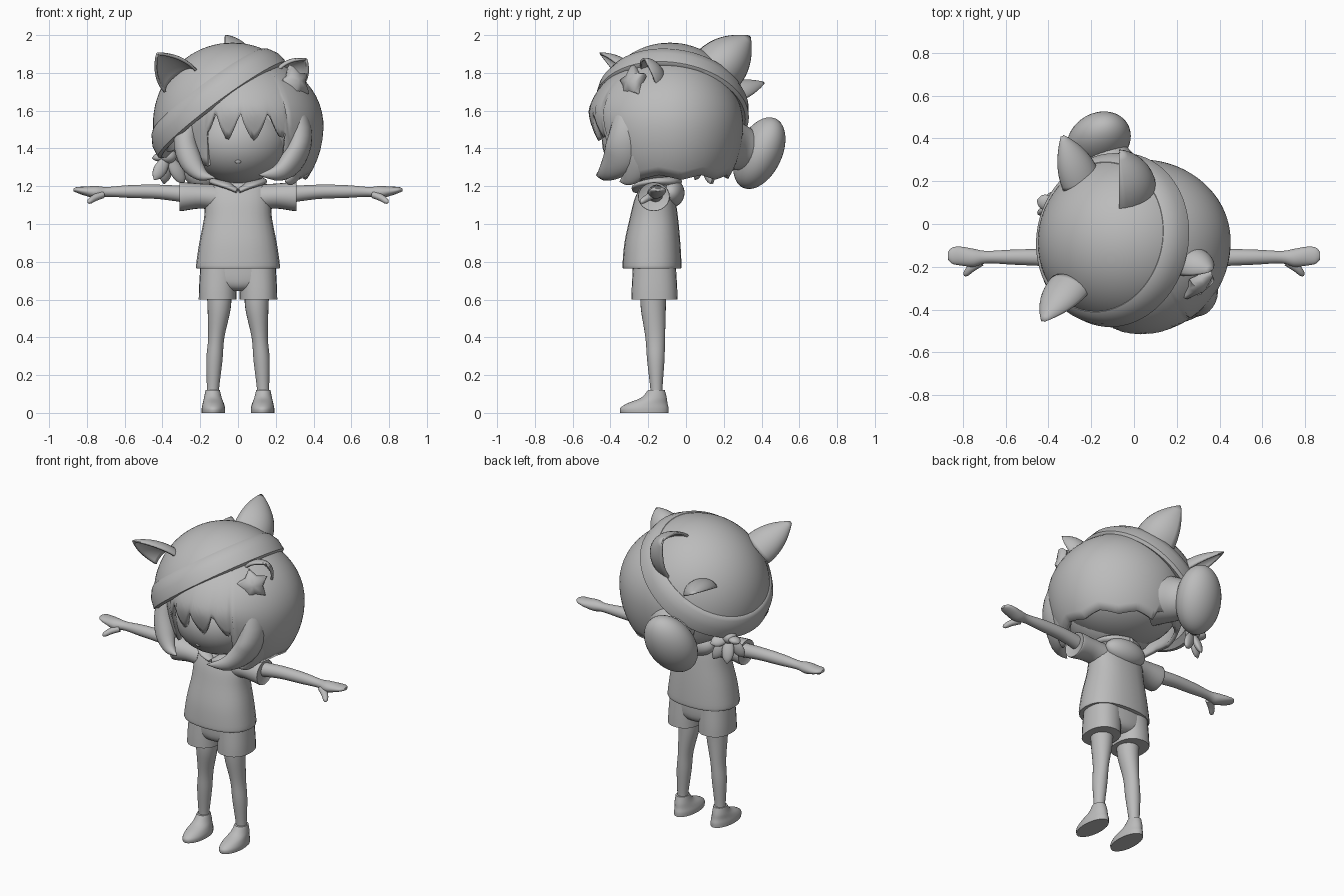
import bpy, bmesh, math
from mathutils import Vector as V

cube = bpy.data.objects.get("Cube")
if cube:
    bpy.data.objects.remove(cube)

GREY = (0.5, 0.5, 0.5, 1)
mat = bpy.data.materials.new("plain grey")
mat.use_nodes = True
mat.diffuse_color = GREY
mat.node_tree.nodes["Principled BSDF"].inputs["Base Color"].default_value = GREY


def finish(ob, angle=50):
    ob.data.materials.append(mat)
    bpy.ops.object.select_all(action='DESELECT')
    ob.select_set(True)
    bpy.context.view_layer.objects.active = ob
    bpy.ops.object.shade_smooth_by_angle(angle=math.radians(angle))
    return ob


def from_bmesh(name, bm, mirror=False, thick=0):
    bmesh.ops.recalc_face_normals(bm, faces=bm.faces)
    me = bpy.data.meshes.new(name)
    bm.to_mesh(me)
    bm.free()
    ob = bpy.data.objects.new(name, me)
    bpy.context.collection.objects.link(ob)
    if mirror:
        ob.modifiers.new("Mirror", 'MIRROR')
    if thick:
        s = ob.modifiers.new("Solidify", 'SOLIDIFY')
        s.thickness, s.offset = thick, 0
    return finish(ob)


def grid(name, rows, closed_u=False, closed_v=False, caps=False, **kw):
    """Skin a surface over rows of points."""
    bm = bmesh.new()
    vs = [[bm.verts.new(p) for p in row] for row in rows]
    nr, nc = len(vs), len(vs[0])
    for i in range(nr if closed_v else nr - 1):
        for j in range(nc if closed_u else nc - 1):
            a, b = vs[i], vs[(i + 1) % nr]
            k = (j + 1) % nc
            bm.faces.new((a[j], a[k], b[k], b[j]))
    if caps:
        bm.faces.new(vs[0])
        bm.faces.new(vs[-1])
    return from_bmesh(name, bm, **kw)


def spline(pts, steps=4):
    """Smooth the stations with a Catmull-Rom curve."""
    out = []
    for i in range(len(pts) - 1):
        quad = [pts[max(i - 1, 0)], pts[i], pts[i + 1], pts[min(i + 2, len(pts) - 1)]]
        for s in range(steps):
            t = s / steps
            out.append([b + t / 2 * (c - a + t * (2*a - 5*b + 4*c - d + t * (3*(b - c) + d - a)))
                        for a, b, c, d in zip(*quad)])
    return out + [list(pts[-1])]


def sweep(name, stations, ref, axis=None, power=1, n=24, **kw):
    """Sweep ellipses; a station is x, y, z, radius along ref, radius across."""
    st = spline(stations)
    rows = []
    for i, s in enumerate(st):
        t = V(axis) if axis else V(st[min(i + 1, len(st) - 1)][:3]) - V(st[max(i - 1, 0)][:3])
        t.normalize()
        u = V(ref)
        u = (u - t * u.dot(t)).normalized()
        w = t.cross(u)
        ring = []
        for k in range(n):
            c, d = math.cos(k * math.tau / n), math.sin(k * math.tau / n)
            c, d = (math.copysign(abs(q) ** power, q) for q in (c, d))
            ring.append(V(s[:3]) + u * c * max(s[3], .002) + w * d * max(s[4], .002))
        rows.append(ring)
    return grid(name, rows, closed_u=True, caps=True, **kw)


def ball(name, loc, scale, rot=(0, 0, 0)):
    bpy.ops.mesh.primitive_uv_sphere_add(segments=36, ring_count=20, location=loc, rotation=rot)
    ob = bpy.context.object
    ob.name, ob.scale = name, scale
    return finish(ob)


X, Y, Z = (1, 0, 0), (0, 1, 0), (0, 0, 1)

# Shoes, legs and shorts
sweep("shoes", [(.13, -.22, 0, .062, .128), (.13, -.22, .025, .062, .128),
                (.131, -.205, .05, .056, .107), (.133, -.17, .08, .047, .068),
                (.134, -.157, .12, .038, .045)], X, Z, mirror=True)
ball("left_shoe_tongue", (.133, -.2, .095), (.03, .012, .028), (-.4, 0, 0))
ball("right_shoe_tongue", (-.133, -.2, .095), (.03, .012, .028), (-.4, 0, 0))
sweep("legs", [(.134, -.156, .08, .032, .031), (.132, -.157, .14, .033, .033),
               (.125, -.16, .28, .043, .046), (.115, -.163, .4, .043, .052),
               (.1, -.173, .55, .061, .066), (.1, -.173, .66, .066, .07)], X, Z, mirror=True)
sweep("shorts_legs", [(.108, -.167, .6, .1, .122), (.106, -.167, .67, .1, .12),
                      (.098, -.167, .8, .1, .112)], X, Z, .88, mirror=True)
sweep("shorts_hips", [(0, -.167, .645, .05, .07), (0, -.167, .665, .12, .1),
                      (0, -.167, .71, .18, .114), (0, -.167, .82, .18, .115)], X, Z, .75)

# Shirt, sleeves, hood and collar
sweep("shirt", [(0, -.18, .765, .215, .15), (0, -.18, .78, .222, .156), (0, -.178, .9, .205, .148),
                (0, -.17, 1.03, .18, .128), (0, -.165, 1.13, .172, .108),
                (0, -.16, 1.2, .15, .08), (0, -.155, 1.23, .09, .06)], X, Z, .85)
sweep("sleeves", [(.12, -.165, 1.14, .08, .07), (.2, -.168, 1.148, .08, .066),
                  (.3, -.17, 1.145, .084, .077), (.307, -.17, 1.145, .08, .072)], Y, X, mirror=True)
ball("hood", (0, -.08, 1.165), (.14, .072, .078))
sweep("collar", [(.005, -.265, 1.175, .012, .02), (.06, -.24, 1.205, .018, .045),
                 (.115, -.165, 1.225, .02, .04), (.08, -.09, 1.225, .025, .04),
                 (0, -.06, 1.225, .03, .04)], Z, mirror=True)
sweep("neck", [(0, -.15, 1.18, .05, .05), (0, -.15, 1.32, .045, .045)], X, Z)

# Arms and mitten hands
sweep("arms", [(.26, -.165, 1.155, .043, .045), (.42, -.157, 1.17, .04, .038),
               (.57, -.155, 1.172, .035, .034), (.69, -.155, 1.17, .029, .026),
               (.75, -.158, 1.168, .042, .033), (.81, -.15, 1.174, .044, .024),
               (.85, -.148, 1.18, .038, .016), (.87, -.148, 1.181, .018, .008)], Y, X, mirror=True)
sweep("thumbs", [(.72, -.175, 1.155, .02, .024), (.76, -.205, 1.138, .018, .02),
                 (.785, -.232, 1.12, .014, .014), (.792, -.242, 1.113, .004, .004)], Z, mirror=True)

# Head
ball("face", (0, -.19, 1.44), (.27, .255, .225))
ball("back_of_head", (.03, -.07, 1.48), (.34, .32, .235))
ball("nose", (0, -.406, 1.335), (.018, .012, .016))

# Hair shell, with uneven bangs and an opening for the face
def tooth(a, width):
    return abs((a / width) % 1 - .5) * 2


def hair_end(phi):
    if abs(phi) < .6:
        return 1.44 + .15 * tooth(phi + .05, .37) ** 1.4 + .03 * abs(phi)
    return (1.24 if phi > 0 else 1.29) + .025 * tooth(phi, .7)


rows = []
SEG = 144
for i in range(SEG):
    phi = (i / SEG - .5) * math.tau
    sx, cy = math.sin(phi), -math.cos(phi)
    rx, ry = (.41 if sx > 0 else .36), (.435 if cy < 0 else .37)
    end = math.acos((hair_end(phi) - 1.52) / (.36 if hair_end(phi) > 1.52 else .45))
    row = []
    for j in range(19):
        th = .08 + (end - .08) * j / 18
        z = math.cos(th)
        z = 1.52 + z * (.36 if z > 0 else .45)
        tuck = 1 - min(.13, .8 * max(0, 1.6 - z)) * cy * cy if cy < 0 else 1
        row.append((.03 + rx * sx * math.sin(th), -.08 + ry * cy * math.sin(th) * tuck, z))
    rows.append(row)
grid("hair", rows, closed_v=True, thick=.025)
sweep("left_side_lock", [(.27, -.3, 1.7, .04, .05), (.32, -.31, 1.5, .07, .09),
                         (.3, -.34, 1.36, .065, .1), (.22, -.42, 1.275, .04, .05),
                         (.11, -.475, 1.26, .002, .002)], X)
sweep("left_jagged_lock", [(.36, -.2, 1.5, .03, .09), (.35, -.23, 1.36, .035, .09),
                           (.29, -.3, 1.25, .025, .05), (.25, -.35, 1.225, .003, .003)], X)
sweep("right_side_lock", [(-.25, -.32, 1.6, .05, .03), (-.28, -.34, 1.45, .06, .06),
                          (-.25, -.38, 1.33, .06, .055), (-.19, -.42, 1.26, .035, .03),
                          (-.12, -.45, 1.245, .002, .002)], X)
sweep("bun_root", [(-.02, .16, 1.43, .16, .16), (-.1, .26, 1.41, .12, .13),
                   (-.15, .36, 1.38, .1, .1)], X)
ball("hair_bun", (-.165, .388, 1.375), (.148, .118, .205), (-.42, .3, .1))

# Tilted hat: a dome cut by a sloping plane
C, R = V((-.03, -.085, 1.53)), V((.42, .41, .43))
N = V((-.74, .15, 1)).normalized()
H = .155
bm = bmesh.new()
bmesh.ops.create_uvsphere(bm, u_segments=64, v_segments=40, radius=1)
for v in bm.verts:
    v.co = C + v.co * R
bmesh.ops.bisect_plane(bm, geom=bm.verts[:] + bm.edges[:] + bm.faces[:],
                       plane_co=C + N * H, plane_no=N, clear_inner=True)
from_bmesh("hat_dome", bm)

# Rolled hat band following the cut
U = N.orthogonal().normalized()
W = N.cross(U)


def on_hat(a, k, out):
    d = U * math.cos(a) + W * math.sin(a)
    p = N * (H + k)
    ps, ds = (V([q[i] / R[i] for i in range(3)]) for q in (p, d))
    b, aa = ps.dot(ds), ds.dot(ds)
    r = (-b + math.sqrt(b * b - aa * (ps.dot(ps) - 1))) / aa
    return C + p + d * (r + out)


BAND = [(-.065, -.05), (-.075, -.01), (-.062, .01), (0, .02), (.05, .014), (.066, .003), (.06, -.03)]
grid("hat_band", [[on_hat(i * math.tau / 72, k, o) for k, o in BAND] for i in range(72)],
     closed_u=True, closed_v=True)


# Pointed animal ears, hollow on one side
def ear(name, base, tip, opening, width, depth, curve=2.2):
    base, axis = V(base), V(tip) - V(base)
    t = axis.normalized()
    o = V(opening)
    o = (o - t * o.dot(t)).normalized()
    side = t.cross(o)
    rows = []
    for i in range(13):
        f = i / 12
        w = 1 - f ** curve + .02
        rows.append([base + axis * f + side * width * w * math.cos(a) - o * depth * w * math.sin(a)
                     for a in (math.pi * k / 16 for k in range(17))])
    grid(name, rows, thick=.014)


ear("hat_back_ear", (-.07, .14, 1.79), (-.07, .335, 1.99), (-1, 0, 0), .135, .165, 2.6)
ear("hat_front_ear", (-.3, -.3, 1.75), (-.425, -.455, 1.9), (.3, -.6, -.7), .1, .075)
ear("hat_rear_point", (-.25, .2, 1.66), (-.335, .41, 1.745), (-.5, .2, -1), .09, .07)
ear("left_ear", (.25, -.19, 1.74), (.36, -.22, 1.87), (.5, -1, -.2), .085, .08, 3)

# Star clip on the left side of the hair
face_dir = V((.6, -.75, .25)).normalized()
su = face_dir.cross(V(Z)).normalized()
sv = su.cross(face_dir)
outline = []
for i in range(10):
    a, r = math.pi * i / 5 + .1, (.1, .06)[i % 2]
    outline.append((su * math.cos(a) + sv * math.sin(a)) * r)
mid = V((.305, -.285, 1.75))
grid("star_clip", [[mid + p * s + face_dir * h for p in outline]
                   for s, h in ((.85, -.03), (1, -.005), (.85, .02), (.2, .035))],
     closed_u=True, caps=True)

# Knot of cloth at the lower right of the hat
ball("knot", (-.37, .09, 1.36), (.045, .045, .04))
for i, (dx, dy, dz) in enumerate([(-.07, -.04, -.12), (-.02, .05, -.14), (.08, .04, -.14),
                                  (-.08, .02, -.01), (.07, .08, -.03)]):
    k = [(-.37 + dx * f, .09 + dy * f, 1.36 + dz * f, w, w * .6)
         for f, w in ((0, .015), (.5, .036), (.85, .028), (1.05, .003))]
    sweep("knot_tail_%d" % (i + 1), k, (1, .4, .2))
